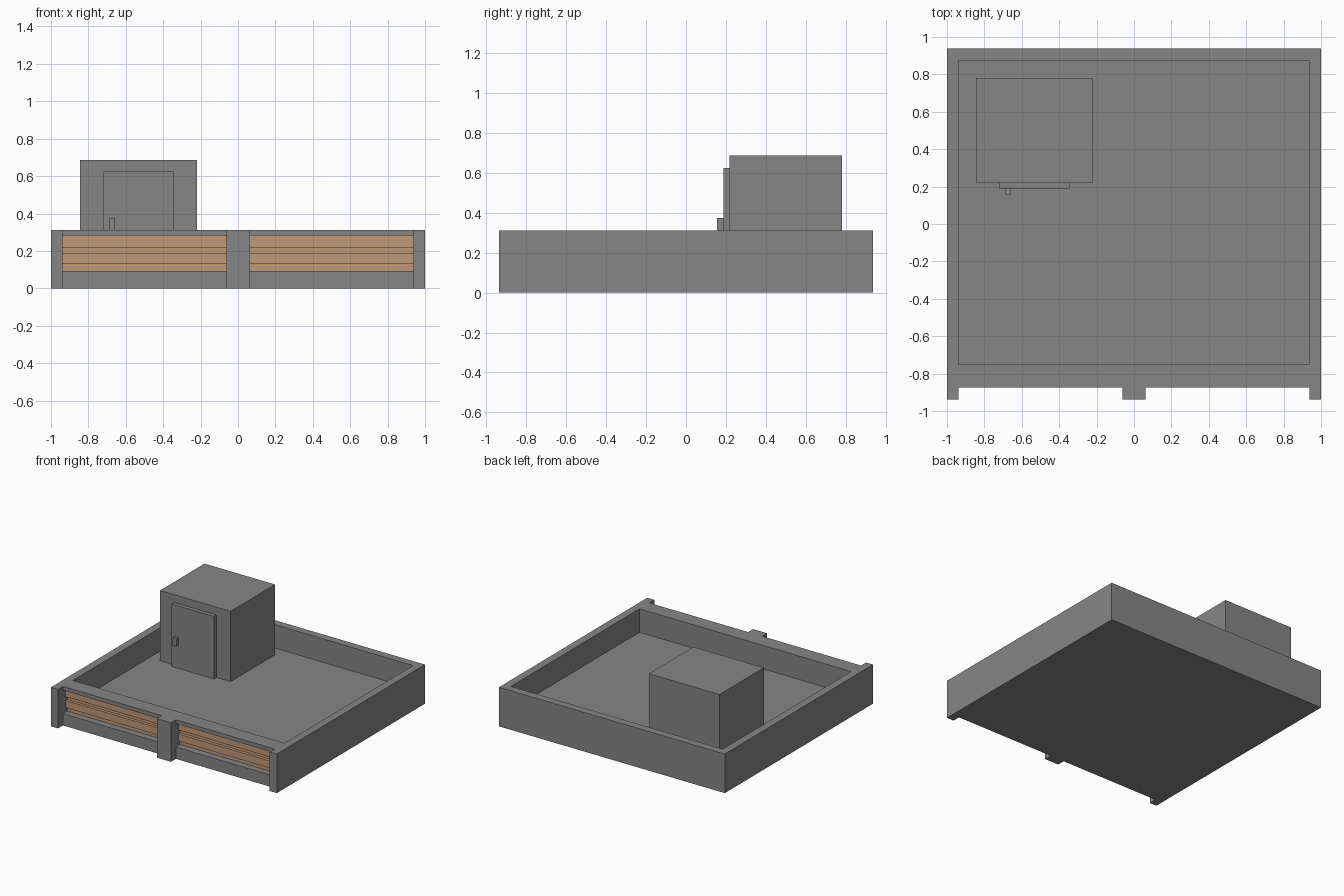
import bpy
import bmesh

cube = bpy.data.objects.get("Cube")
if cube:
    bpy.data.objects.remove(cube, do_unlink=True)


def material(name, rgb):
    m = bpy.data.materials.new(name)
    m.use_nodes = True
    m.diffuse_color = (*rgb, 1)
    m.node_tree.nodes["Principled BSDF"].inputs["Base Color"].default_value = (*rgb, 1)
    return m


GREY = material("concrete grey", (0.24, 0.24, 0.24))
WOOD = material("light wood", (0.53, 0.32, 0.19))


def finish(name, bm, mat):
    bmesh.ops.recalc_face_normals(bm, faces=bm.faces[:])
    me = bpy.data.meshes.new(name)
    bm.to_mesh(me)
    bm.free()
    me.materials.append(mat)
    ob = bpy.data.objects.new(name, me)
    bpy.context.collection.objects.link(ob)
    return ob


def prism(bm, outline, z0, z1):
    """Extrude a plan outline from z0 up to z1."""
    face = bm.faces.new([bm.verts.new((x, y, z0)) for x, y in outline])
    new = bmesh.ops.extrude_face_region(bm, geom=[face])["geom"]
    top = [v for v in new if isinstance(v, bmesh.types.BMVert)]
    bmesh.ops.translate(bm, verts=top, vec=(0, 0, z1 - z0))


def add_box(bm, x, y, z):
    prism(bm, [(x[0], y[0]), (x[1], y[0]), (x[1], y[1]), (x[0], y[1])], *z)


def box(name, x, y, z, mat):
    bm = bmesh.new()
    add_box(bm, x, y, z)
    return finish(name, bm, mat)


# Shared dimensions
EDGE, MID = 0.9375, 0.0625            # inner faces of corner and centre piers
FRONT, WALL, BACK = -0.9375, -0.875, -0.8125
FLOOR, TOP = 0.125, 0.3125
SILL, HEAD = 0.094, 0.2813
BAYS = {"right": (-EDGE, -MID), "left": (MID, EDGE)}

# Storey block with three piers standing forward of the front wall
half = [(MID, FRONT), (MID, WALL), (EDGE, WALL), (EDGE, FRONT), (1, FRONT), (1, 0.9375)]
outline = half + [(-x, y) for x, y in reversed(half)]
bm = bmesh.new()
prism(bm, outline, 0, TOP)
body = finish("building_body", bm, GREY)

# Cut the sunken roof terrace and the two front window bays
bm = bmesh.new()
add_box(bm, (-EDGE, EDGE), (-0.75, 0.875), (FLOOR, 0.5))
for bay in BAYS.values():
    add_box(bm, bay, (-0.9, BACK), (SILL, HEAD))
cutter = finish("body_cutter", bm, GREY)
cutter.hide_render = True
mod = body.modifiers.new("openings", "BOOLEAN")
mod.operation = "DIFFERENCE"
mod.solver = "EXACT"
mod.object = cutter
bpy.context.view_layer.objects.active = body
bpy.ops.object.modifier_apply(modifier=mod.name)
bpy.data.objects.remove(cutter, do_unlink=True)

# Wooden backing and raised slats in each bay
for side, bay in BAYS.items():
    box(f"{side}_wood_backing", bay, (BACK - 0.008, BACK), (SILL, HEAD), WOOD)
    for label, z in (("lower", (0.13, 0.1875)), ("upper", (0.2188, HEAD))):
        box(f"{side}_{label}_slat", bay, (-0.8438, BACK - 0.008), z, WOOD)

# Stair hut on the roof with door and handle
box("roof_hut", (-0.8438, -0.2188), (0.2188, 0.7813), (FLOOR, 0.6875), GREY)
box("hut_door", (-0.7188, -0.3438), (0.1875, 0.2188), (FLOOR, 0.625), GREY)
box("door_handle", (-0.6875, -0.6563), (0.1563, 0.1875), (0.3125, 0.375), GREY)
